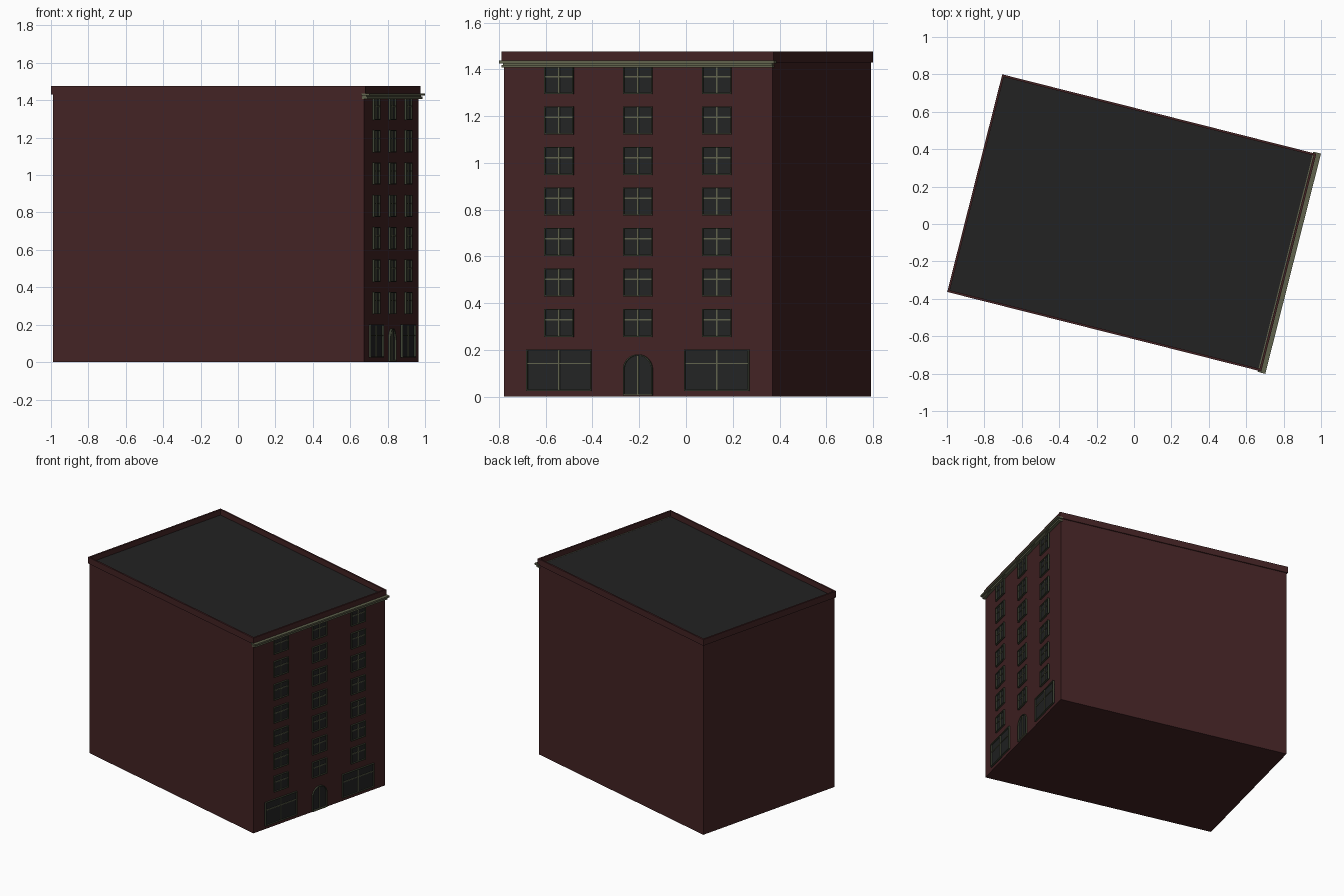
import bpy, bmesh, math
from mathutils import Matrix

if "Cube" in bpy.data.objects:
    bpy.data.objects.remove(bpy.data.objects["Cube"])

# Building frame: long axis turned clockwise, street facade on local +x
PLACE = Matrix.Translation((-0.012, 0.006, 0)) @ Matrix.Rotation(math.radians(-14.2), 4, 'Z')
HU, HV = 0.858, 0.593          # half length and half width of the walls
TOP, WALL_TOP = 1.477, 1.43


def material(name, rgb):
    m = bpy.data.materials.new(name)
    m.diffuse_color = (*rgb, 1)
    m.use_nodes = True
    m.node_tree.nodes["Principled BSDF"].inputs["Base Color"].default_value = m.diffuse_color
    return m


BRICK = material("dark red brick", (0.056, 0.0165, 0.0175))
ROOF = material("roof felt", (0.0160, 0.0160, 0.0160))
GLASS = material("dark glass", (0.0165, 0.0178, 0.0180))
TRIM = material("olive trim", (0.115, 0.122, 0.072))
FRAME = material("dark olive frame", (0.050, 0.060, 0.036))


def finish(bm, name, mat):
    bmesh.ops.recalc_face_normals(bm, faces=bm.faces)
    me = bpy.data.meshes.new(name)
    bm.to_mesh(me)
    bm.free()
    me.materials.append(mat)
    ob = bpy.data.objects.new(name, me)
    ob.matrix_world = PLACE
    bpy.context.collection.objects.link(ob)
    return ob


def add_box(bm, x0, x1, y0, y1, z0, z1):
    m = Matrix.Translation(((x0 + x1) / 2, (y0 + y1) / 2, (z0 + z1) / 2))
    bmesh.ops.create_cube(bm, size=1, matrix=m @ Matrix.Diagonal((x1 - x0, y1 - y0, z1 - z0, 1)))


def boxes(name, mat, items):
    bm = bmesh.new()
    for item in items:
        add_box(bm, *item)
    return finish(bm, name, mat)


# Main block
boxes("walls", BRICK, [(-HU, HU, -HV, HV, 0, WALL_TOP)])

# Parapet ring with a small overhang, and the flat roof inside it
pu, pv, t = HU + 0.008, HV + 0.007, 0.012
boxes("parapet", BRICK, [
    (-pu, pu, -pv, -pv + t, WALL_TOP, TOP), (-pu, pu, pv - t, pv, WALL_TOP, TOP),
    (-pu, -pu + t, -pv + t, pv - t, WALL_TOP, TOP), (pu - t, pu, -pv + t, pv - t, WALL_TOP, TOP)])
boxes("roof", ROOF, [(-pu + t, pu - t, -pv + t, pv - t, WALL_TOP - 0.002, WALL_TOP + 0.006)])

# Two-step cornice on the street facade
boxes("cornice", TRIM, [
    (HU - 0.01, 0.890, -0.607, 0.607, 1.425, 1.437),
    (HU - 0.01, 0.879, -0.598, 0.598, 1.408, 1.419),
    (HU - 0.01, 0.870, -0.594, 0.594, 1.419, 1.425)])

# Window openings: centre, half width, bottom, top, crossbar height
openings = []
for c in (-0.348, 0, 0.348):
    for row in range(7):
        z = 0.256 + 0.1732 * row
        openings.append((c, 0.064, z, z + 0.119, z + 0.073))
for c in (-0.348, 0.348):
    openings.append((c, 0.143, 0.025, 0.202, 0.142))

glass, frames, bars = [], [], []
F = 0.005
for c, w, z0, z1, zb in openings:
    glass.append((HU - 0.004, HU + 0.002, c - w, c + w, z0, z1))
    x0, x1 = HU - 0.004, HU + 0.012
    frames += [(x0, x1, c - w, c - w + F, z0, z1), (x0, x1, c + w - F, c + w, z0, z1),
               (x0, x1, c - w + F, c + w - F, z0, z0 + F), (x0, x1, c - w + F, c + w - F, z1 - F, z1)]
    bars += [(x0, HU + 0.008, c - 0.003, c + 0.003, z0 + F, z1 - F),
             (x0, HU + 0.007, c - w + F, c + w - F, zb - 0.003, zb + 0.003)]
boxes("window_glass", GLASS, glass)
boxes("window_frames", FRAME, frames)
boxes("glazing_bars", TRIM, bars)


# Arched entrance
def arch(r, base, spring, n=16):
    pts = [(r * math.cos(math.pi * i / n), spring + r * math.sin(math.pi * i / n)) for i in range(n + 1)]
    return [(r, base)] + pts + [(-r, base)]


bm = bmesh.new()
bm.faces.new([bm.verts.new((HU + 0.002, y, z)) for y, z in arch(0.064, 0.004, 0.116)])
finish(bm, "door_panel", GLASS)

bm = bmesh.new()
rings = [[bm.verts.new((x, y, z)) for y, z in arch(r, 0.004, 0.116)]
         for x, r in ((HU, 0.065), (HU + 0.012, 0.065), (HU + 0.012, 0.060), (HU, 0.060))]
for a, b in zip(rings, rings[1:] + rings[:1]):
    for i in range(len(a) - 1):
        bm.faces.new((a[i], a[i + 1], b[i + 1], b[i]))
for i in (0, -1):
    bm.faces.new([r[i] for r in rings])
finish(bm, "door_frame", FRAME)
boxes("door_bar_and_sill", TRIM, [(HU - 0.004, HU + 0.008, -0.003, 0.003, 0.012, 0.174),
                                  (HU - 0.004, HU + 0.012, -0.060, 0.060, 0.004, 0.012)])
